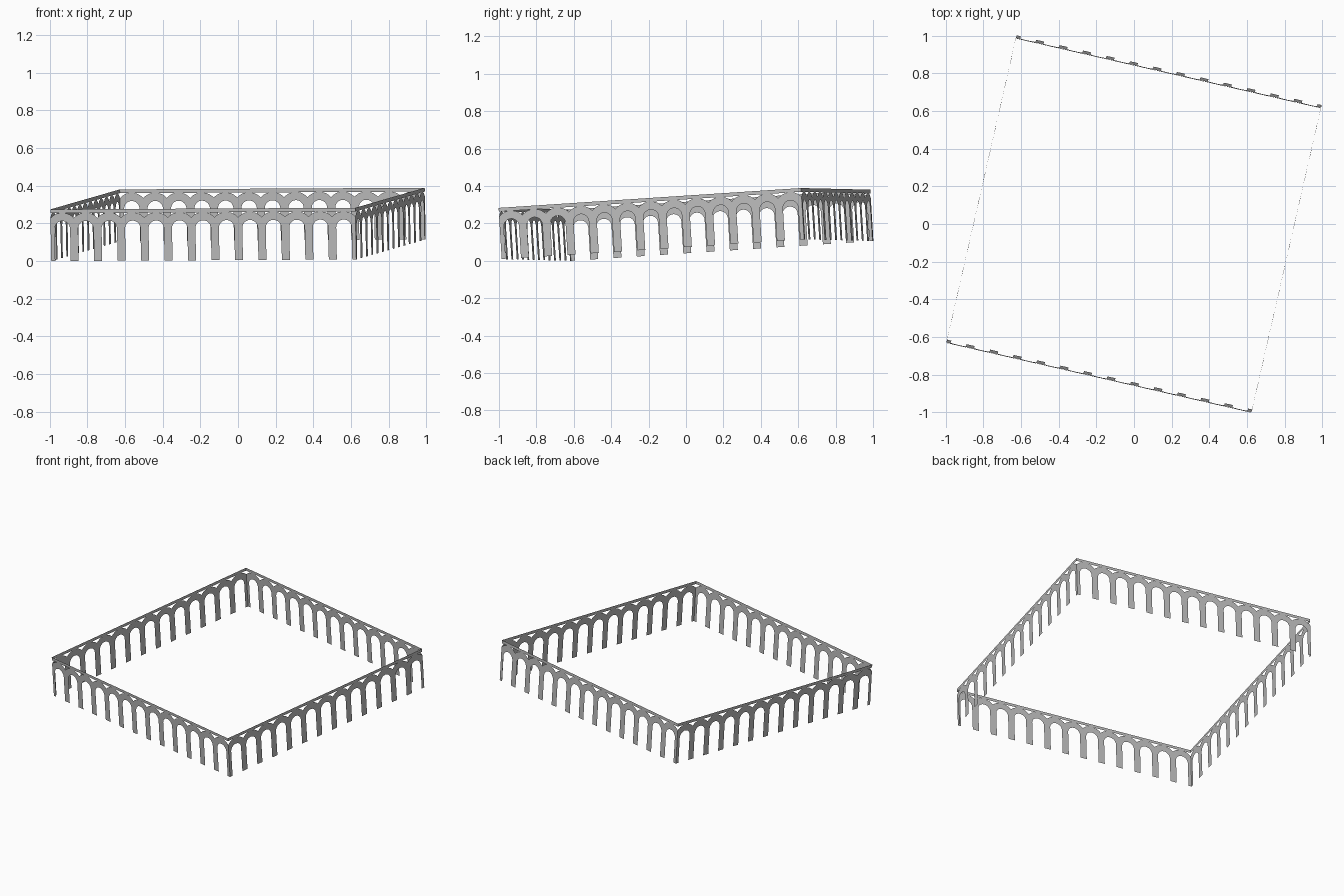
import bpy, bmesh, math
from mathutils import Matrix, Vector

cube = bpy.data.objects.get("Cube")
if cube:
    bpy.data.objects.remove(cube, do_unlink=True)

SIDE, BAYS, H = 1.662, 13, 0.275      # wall length, arches per wall, wall height
HALF = SIDE / BAYS / 2                # half the pier spacing
R_IN, R_OUT = 0.042, 0.086            # arch opening and outer arch radius
BEAM = H - 0.02                       # underside of the top beam
SPRING = H - 0.062 - R_IN             # height where the arches start

stone = bpy.data.materials.new("grey_stone")
stone.use_nodes = True
grey = (0.5, 0.5, 0.5, 1)
stone.diffuse_color = grey
stone.node_tree.nodes["Principled BSDF"].inputs["Base Color"].default_value = grey


def face(bm, pts):
    bm.faces.new([bm.verts.new((x, 0, z)) for x, z in pts])


def arcade_mesh():
    bm = bmesh.new()
    # angles of the arch, with the corner where neighbouring arches meet
    corner = math.acos(HALF / R_OUT)
    angles = sorted([math.pi * i / 18 for i in range(19)] + [corner, math.pi - corner])
    inner, outer = [], []
    for a in angles:
        c, s = math.cos(a), math.sin(a)
        r = min(R_OUT, HALF / max(abs(c), 1e-6))
        inner.append((R_IN * c, SPRING + R_IN * s))
        outer.append((r * c, min(SPRING + r * s, BEAM)))
    for bay in range(BAYS):
        cx = -SIDE / 2 + HALF * (2 * bay + 1)
        # arch ring
        for i in range(len(angles) - 1):
            ring = (inner[i], outer[i], outer[i + 1], inner[i + 1])
            face(bm, [(cx + x, z) for x, z in ring])
        # half pier on each side of the opening
        for x0, x1 in ((-HALF, -R_IN), (R_IN, HALF)):
            face(bm, [(cx + x0, 0), (cx + x1, 0), (cx + x1, SPRING), (cx + x0, SPRING)])
        # top beam
        face(bm, [(cx - HALF, BEAM), (cx + HALF, BEAM), (cx + HALF, H), (cx - HALF, H)])
    bmesh.ops.remove_doubles(bm, verts=bm.verts, dist=1e-5)
    mesh = bpy.data.meshes.new("arcade_wall")
    bm.to_mesh(mesh)
    bm.free()
    mesh.materials.append(stone)
    return mesh


# four identical walls around a square, the whole court turned and gently tilted
wall = arcade_mesh()
tilt = (Matrix.Rotation(math.radians(-12.87), 4, 'Z')
        @ Matrix.Rotation(math.radians(-0.3), 4, 'Y')
        @ Matrix.Rotation(math.radians(3.66), 4, 'X'))
places = [tilt @ Matrix.Rotation(math.pi / 2 * k, 4, 'Z')
          @ Matrix.Translation((0, -SIDE / 2, 0)) for k in range(4)]

# centre the court and stand it on the ground
pts = [m @ v.co for m in places for v in wall.vertices]
lo = Vector([min(p[i] for p in pts) for i in range(3)])
hi = Vector([max(p[i] for p in pts) for i in range(3)])
shift = Matrix.Translation((-(lo.x + hi.x) / 2, -(lo.y + hi.y) / 2, -lo.z))

for name, m in zip(("front", "left", "back", "right"), places):
    ob = bpy.data.objects.new(name + "_arcade", wall)
    bpy.context.collection.objects.link(ob)
    ob.matrix_world = shift @ m
